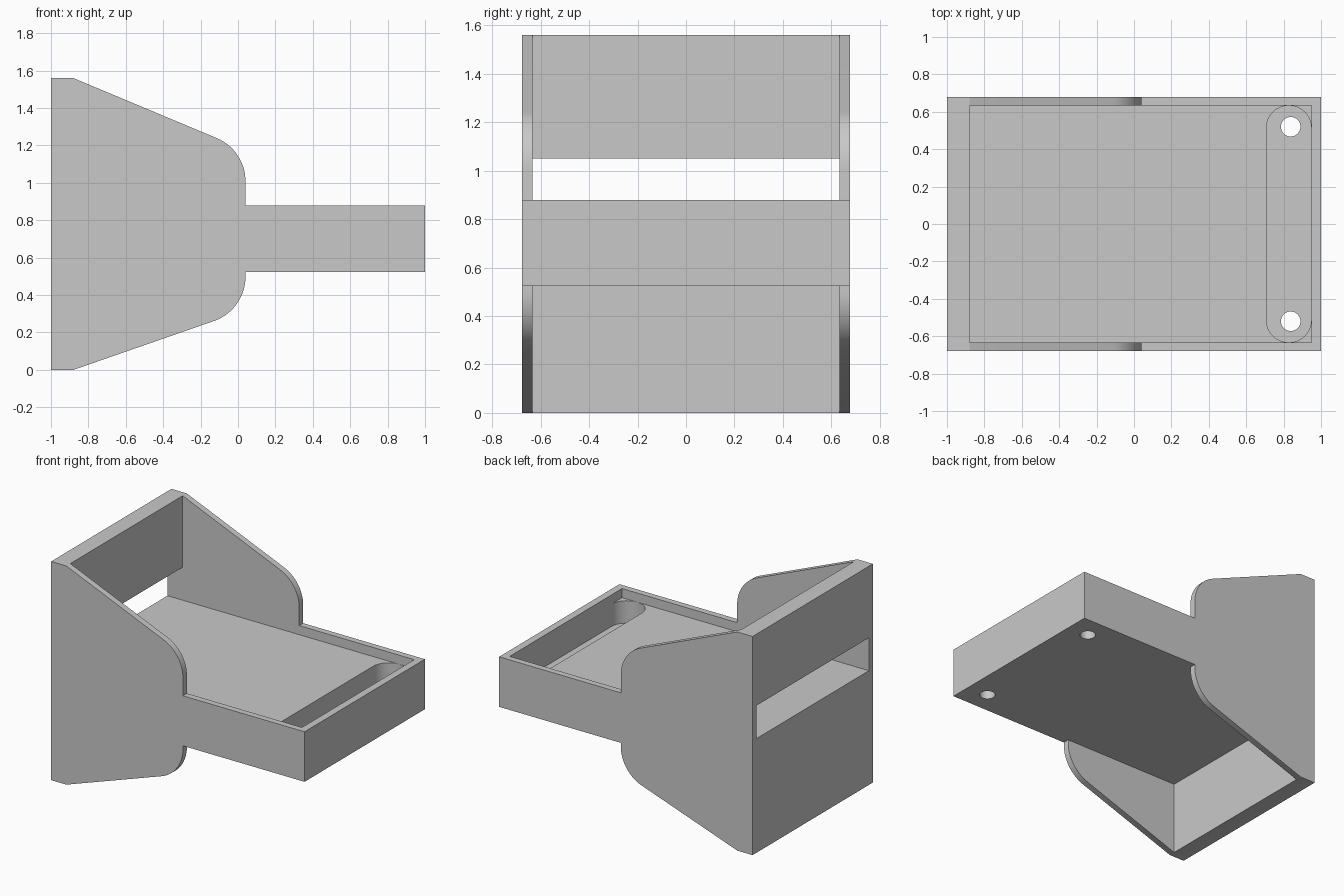
import bpy, bmesh, math
from mathutils import Vector

cube = bpy.data.objects.get("Cube")
if cube:
    bpy.data.objects.remove(cube, do_unlink=True)

grey = bpy.data.materials.new("light grey")
grey.use_nodes = True
color = (0.584, 0.584, 0.584, 1)
grey.diffuse_color = color
grey.node_tree.nodes["Principled BSDF"].inputs["Base Color"].default_value = color

HALF_W, INNER_W = 0.678, 0.633      # outer and inner half widths
WALL_X, LIP_X = -0.88, 0.948        # inner faces of back wall and end lip
FLOOR, UNDERSIDE, RIM = 0.815, 0.523, 0.88


def fillet(a, corner, b, radius, steps=14):
    """Points of an arc that rounds the corner between a and b."""
    a, c, b = Vector(a), Vector(corner), Vector(b)
    u, v = (a - c).normalized(), (b - c).normalized()
    half = u.angle(v) / 2
    centre = c + (u + v).normalized() * radius / math.sin(half)
    p = (c + u * radius / math.tan(half) - centre).normalized()
    q = (c + v * radius / math.tan(half) - centre).normalized()
    return [centre + p.slerp(q, i / steps) * radius for i in range(steps + 1)]


def prism(name, points, direction):
    """Extrude a flat outline along a direction."""
    bm = bmesh.new()
    face = bm.faces.new([bm.verts.new(p) for p in points])
    geom = bmesh.ops.extrude_face_region(bm, geom=[face], use_keep_orig=True)["geom"]
    verts = [g for g in geom if isinstance(g, bmesh.types.BMVert)]
    bmesh.ops.translate(bm, verts=verts, vec=direction)
    bmesh.ops.recalc_face_normals(bm, faces=bm.faces)
    mesh = bpy.data.meshes.new(name)
    bm.to_mesh(mesh)
    bm.free()
    obj = bpy.data.objects.new(name, mesh)
    bpy.context.collection.objects.link(obj)
    mesh.materials.append(grey)
    return obj


def box(name, x0, x1, half_y, z0, z1):
    outline = [(x0, -half_y, z0), (x1, -half_y, z0), (x1, half_y, z0), (x0, half_y, z0)]
    return prism(name, outline, (0, 0, z1 - z0))


def arc(cx, cy, radius, start, end, steps, z):
    angles = [start + (end - start) * i / steps for i in range(steps + 1)]
    return [(cx + radius * math.cos(t), cy + radius * math.sin(t), z) for t in angles]


# Side silhouette: tall rounded cheeks on the left, shelf on the right
FRONT_X = 0.04
lower = fillet((-0.88, 0), (FRONT_X, 0.32), (FRONT_X, 1), 0.25)
upper = fillet((FRONT_X, 0), (FRONT_X, 1.175), (-0.88, 1.56), 0.25)
outline = [(-1, 0), (-0.88, 0), *lower, (FRONT_X, UNDERSIDE), (1, UNDERSIDE),
           (1, RIM), (FRONT_X, RIM), *upper, (-0.88, 1.56), (-1, 1.56)]
bracket = prism("shelf_bracket", [(p[0], -HALF_W, p[1]) for p in outline], (0, 2 * HALF_W, 0))

# Hollows: tray, underside, back window, rounded trough and two screw holes
trough_r = 0.12
trough_x, trough_y = LIP_X - trough_r, INNER_W - trough_r
trough = (arc(trough_x, trough_y, trough_r, 0, math.pi, 24, 0.655)
          + arc(trough_x, -trough_y, trough_r, math.pi, 2 * math.pi, 24, 0.655))
cutters = [
    box("tray_cutter", WALL_X, LIP_X, INNER_W, FLOOR, 2),
    box("underside_cutter", WALL_X, 1.2, INNER_W, -0.2, UNDERSIDE),
    box("window_cutter", -1.2, -0.5, INNER_W, FLOOR, 1.05),
    prism("trough_cutter", trough, (0, 0, FLOOR + 0.02 - 0.655)),
]
for side in (-1, 1):
    hole = arc(0.838, side * 0.52, 0.052, 0, 2 * math.pi, 32, 0.4)[:-1]
    cutters.append(prism("hole_cutter", hole, (0, 0, 0.35)))

bpy.context.view_layer.objects.active = bracket
for cutter in cutters:
    cutter.hide_render = True
    mod = bracket.modifiers.new("cut", 'BOOLEAN')
    mod.operation, mod.solver, mod.object = 'DIFFERENCE', 'EXACT', cutter
    bpy.ops.object.modifier_apply(modifier=mod.name)
    bpy.data.objects.remove(cutter, do_unlink=True)

# Smooth the curved walls, keep the edges sharp
bpy.ops.object.select_all(action='DESELECT')
bracket.select_set(True)
bpy.ops.object.shade_smooth_by_angle(angle=math.radians(20))
